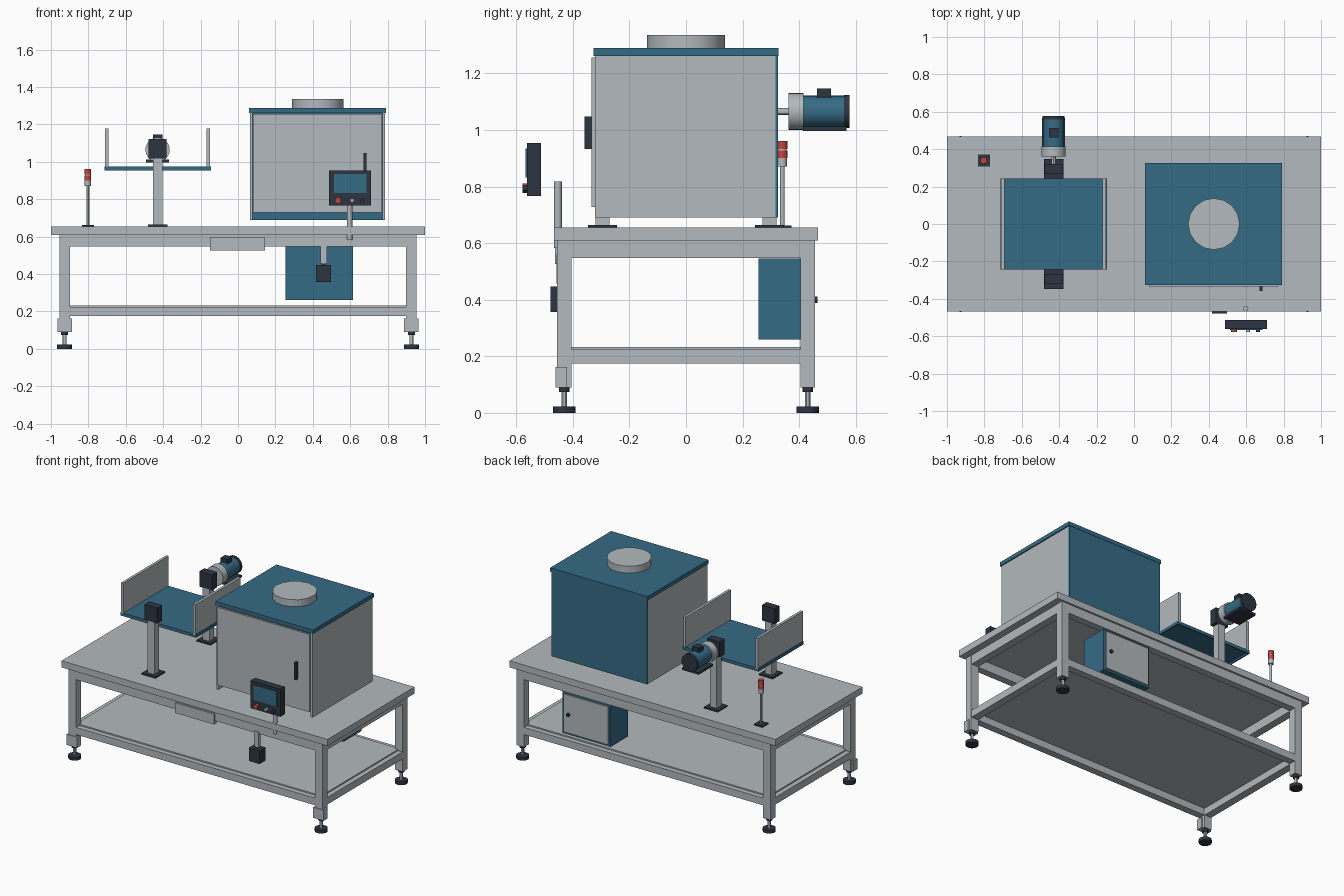
import bpy, bmesh, math
from mathutils import Matrix

if "Cube" in bpy.data.objects:
    bpy.data.objects.remove(bpy.data.objects["Cube"])


def material(name, rgb):
    m = bpy.data.materials.new(name)
    m.diffuse_color = (*rgb, 1)
    m.use_nodes = True
    m.node_tree.nodes["Principled BSDF"].inputs["Base Color"].default_value = m.diffuse_color
    return m


GREY = material("light_grey", (0.45, 0.49, 0.51))
BLUE = material("steel_blue", (0.036, 0.147, 0.24))
DARK = material("dark_slate", (0.027, 0.036, 0.052))
RED = material("signal_red", (0.55, 0.06, 0.05))


def finish(name, bm, mat):
    me = bpy.data.meshes.new(name)
    bm.to_mesh(me)
    bm.free()
    me.materials.append(mat)
    ob = bpy.data.objects.new(name, me)
    bpy.context.collection.objects.link(ob)
    return ob


def box(name, mat, x, y, z):
    """Box from (min, max) pairs."""
    bm = bmesh.new()
    bmesh.ops.create_cube(bm, size=1)
    for v in bm.verts:
        for i, (a, b) in enumerate((x, y, z)):
            v.co[i] = a if v.co[i] < 0 else b
    return finish(name, bm, mat)


def cyl(name, mat, c, r, a, b, axis="Z", sides=20):
    """Cylinder from a to b along an axis; c holds the other two coordinates."""
    bm = bmesh.new()
    bmesh.ops.create_cone(bm, cap_ends=True, segments=sides, radius1=r, radius2=r, depth=b - a)
    mid = (a + b) / 2
    if axis == "Y":
        bm.transform(Matrix.Rotation(math.pi / 2, 4, "X"))
        bm.transform(Matrix.Translation((c[0], mid, c[1])))
    else:
        bm.transform(Matrix.Translation((c[0], c[1], mid)))
    ob = finish(name, bm, mat)
    for p in ob.data.polygons:
        p.use_smooth = len(p.vertices) == 4
    bpy.context.view_layer.objects.active = ob
    ob.select_set(True)
    bpy.ops.object.shade_smooth_by_angle(angle=math.radians(30))
    ob.select_set(False)
    return ob


def span(c, h):
    return (c - h, c + h)


# Work table: top, legs, rails and lower shelf
box("table_top", GREY, (-1, 1), (-0.467, 0.467), (0.61, 0.655))
box("lower_shelf", GREY, (-0.92, 0.92), (-0.42, 0.42), (0.222, 0.233))
for s in (-1, 1):
    for t in (-1, 1):
        cx, cy = 0.927 * s, 0.43 * t
        box("leg", GREY, span(cx, 0.028), span(cy, 0.026), (0.09, 0.61))
        cyl("foot_collar", DARK, (cx, cy), 0.019, 0.074, 0.09)
        cyl("foot_rod", GREY, (cx, cy), 0.01, 0.02, 0.08, sides=12)
        cyl("foot_pad", DARK, (cx, cy), 0.04, 0, 0.022)
    box("foot_bracket", GREY, span(0.927 * s, 0.039), (-0.461, -0.42), (0.09, 0.162))
    for z in ((0.548, 0.61), (0.175, 0.224)):
        box("long_rail", GREY, (-0.9, 0.9), span(0.43 * s, 0.024), z)
        box("end_rail", GREY, span(0.927 * s, 0.026), (-0.405, 0.405), z)
box("front_tray", GREY, (-0.15, 0.145), (-0.463, -0.44), (0.526, 0.597))

# Hanging pendant under the front rail
box("pendant_bar", GREY, (0.44, 0.475), (-0.458, -0.435), (0.455, 0.56))
box("pendant_neck", DARK, (0.45, 0.468), (-0.455, -0.437), (0.44, 0.467))
box("pendant_box", DARK, (0.416, 0.497), (-0.478, -0.415), (0.357, 0.447))

# Electrical cabinet under the table, door at the back
box("electric_cabinet", BLUE, (0.255, 0.615), (0.257, 0.446), (0.26, 0.546))
box("electric_door", GREY, (0.268, 0.602), (0.44, 0.455), (0.274, 0.532))
cyl("electric_knob", DARK, (0.565, 0.40), 0.012, 0.45, 0.465, "Y", 12)

# Hooded enclosure, open underneath
for x in ((0.065, 0.078), (0.772, 0.785)):
    box("enclosure_side", GREY, x, (-0.322, 0.317), (0.69, 1.262))
box("enclosure_back", BLUE, (0.065, 0.785), (0.317, 0.325), (0.69, 1.262))
box("enclosure_lid", BLUE, (0.06, 0.792), (-0.327, 0.327), (1.262, 1.289))
box("enclosure_door", GREY, (0.08, 0.77), (-0.334, -0.321), (0.728, 1.256))
box("door_handle", DARK, (0.671, 0.686), (-0.358, -0.333), (0.932, 1.048))
cyl("exhaust_collar", GREY, (0.427, 0), 0.138, 1.287, 1.336, sides=16)

# Operator panel on its post
cyl("panel_post", GREY, (0.597, -0.453), 0.014, 0.583, 0.818)
box("panel_case", DARK, (0.486, 0.711), (-0.561, -0.513), (0.767, 0.954))
box("panel_screen", BLUE, (0.512, 0.687), (-0.567, -0.56), (0.832, 0.934))
for name, mat, x, r in (("stop_button", RED, 0.535, 0.017),
                        ("start_button", GREY, 0.61, 0.011),
                        ("reset_button", DARK, 0.664, 0.011)):
    cyl(name, mat, (x, 0.794), r, -0.578, -0.56, "Y", 14)

# Tilting tray with end walls
X = -0.43
box("tray_plate", BLUE, (-0.715, -0.145), (-0.243, 0.243), (0.966, 0.975))
for s in (-1, 1):
    box("tray_lip", BLUE, span(X + 0.281 * s, 0.004), (-0.243, 0.243), (0.954, 0.967))
    box("tray_edge", BLUE, (-0.715, -0.145), span(0.239 * s, 0.004), (0.954, 0.967))
    box("tray_wall", GREY, span(X + 0.271 * s, 0.009), (-0.243, 0.243), (0.97, 1.178))
    # Support columns with bearing blocks
    y = 0.295 * s
    box("column_base", DARK, span(X, 0.052), span(y, 0.052), (0.655, 0.664))
    box("column", GREY, span(X, 0.025), span(y, 0.025), (0.66, 1.025))
    box("bearing_block", DARK, span(X, 0.048), span(y, 0.027), (1.018, 1.122))

# Drive motor at the back
C = (X, 1.065)
cyl("drive_shaft", GREY, C, 0.012, 0.3, 0.37, "Y", 12)
cyl("gear_flange", GREY, C, 0.065, 0.362, 0.415, "Y", 24)
cyl("motor_body", BLUE, C, 0.056, 0.413, 0.56, "Y", 24)
cyl("motor_fan_cover", DARK, C, 0.059, 0.558, 0.577, "Y", 24)
box("terminal_box", DARK, span(X, 0.025), (0.463, 0.513), (1.1, 1.146))
box("motor_foot", DARK, span(X, 0.062), (0.413, 0.567), (0.997, 1.012))

# Signal beacon
B = (-0.803, 0.34)
box("beacon_base", DARK, span(B[0], 0.032), span(B[1], 0.032), (0.655, 0.663))
cyl("beacon_pole", GREY, B, 0.008, 0.66, 0.875, sides=12)
cyl("beacon_socket", GREY, B, 0.017, 0.87, 0.9, sides=16)
cyl("beacon_lamp_low", RED, B, 0.018, 0.9, 0.928, sides=16)
cyl("beacon_spacer", GREY, B, 0.016, 0.926, 0.934, sides=16)
cyl("beacon_lamp_high", RED, B, 0.018, 0.933, 0.961, sides=16)
